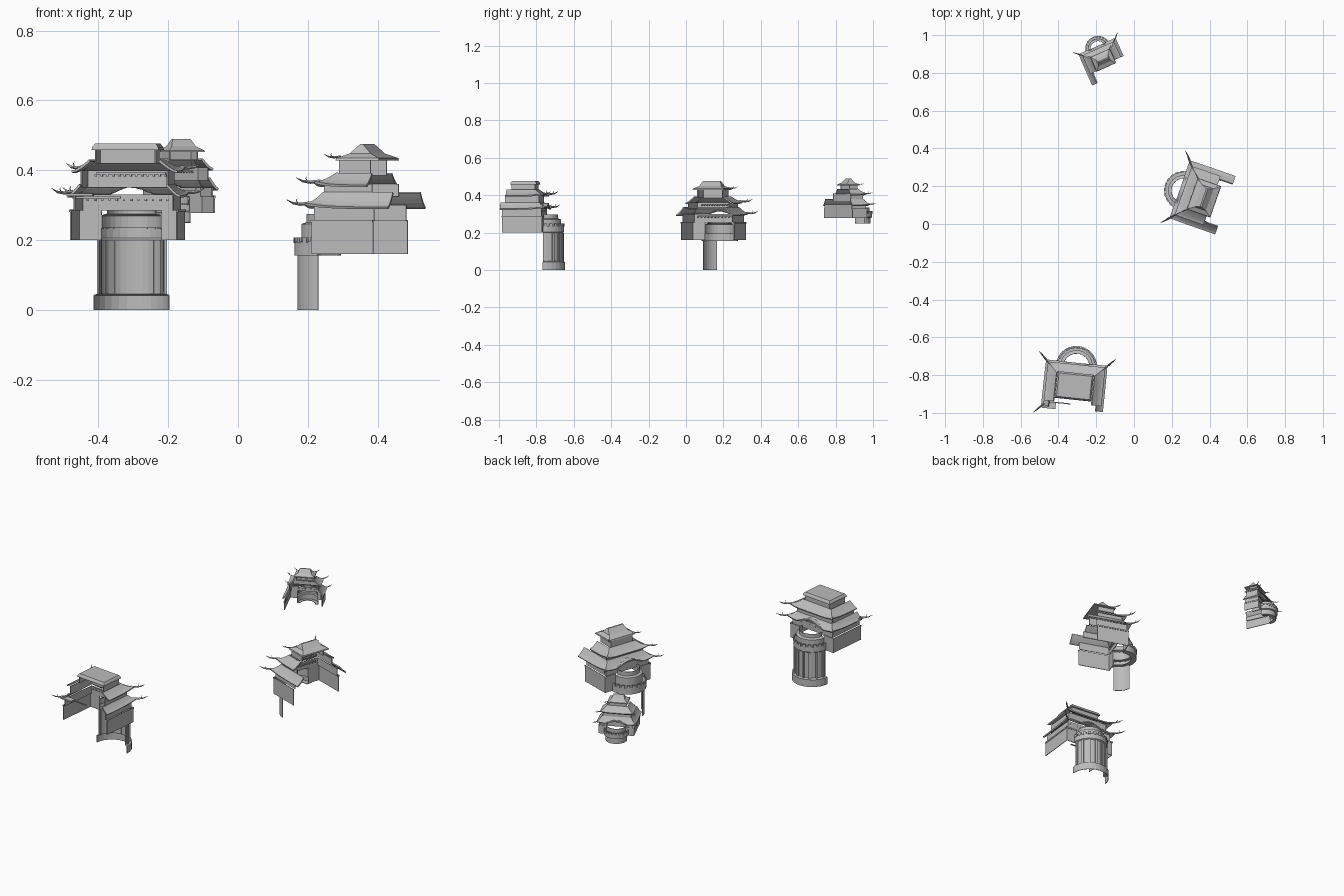
import bpy, bmesh, math
from math import sin, cos, pi, radians
from mathutils import Matrix, Vector

if "Cube" in bpy.data.objects:
    bpy.data.objects.remove(bpy.data.objects["Cube"], do_unlink=True)

stone = bpy.data.materials.new("stone_grey")
stone.use_nodes = True
GREY = (0.5, 0.5, 0.5, 1)
stone.diffuse_color = GREY
stone.node_tree.nodes["Principled BSDF"].inputs["Base Color"].default_value = GREY


def finish(bm, name, place, thick=0):
    bmesh.ops.recalc_face_normals(bm, faces=bm.faces)
    me = bpy.data.meshes.new(name)
    bm.to_mesh(me)
    bm.free()
    me.materials.append(stone)
    ob = bpy.data.objects.new(name, me)
    bpy.context.collection.objects.link(ob)
    ob.matrix_world = place
    if thick:
        mod = ob.modifiers.new("thickness", "SOLIDIFY")
        mod.thickness, mod.offset = thick, 0
    return ob


def loft(bm, rows, closed=False, caps=False):
    """Skin a list of point rows with quads."""
    grid = [[bm.verts.new(p) for p in row] for row in rows]
    n = len(rows[0])
    for a, b in zip(grid, grid[1:]):
        for i in range(n if closed else n - 1):
            j = (i + 1) % n
            bm.faces.new((a[i], a[j], b[j], b[i]))
    if caps:
        bm.faces.new(grid[0])
        bm.faces.new(grid[-1])


def box(bm, centre, size, turn=0):
    m = Matrix.Translation(centre) @ Matrix.Rotation(turn, 4, "Z") @ Matrix.Diagonal((*size, 1))
    bmesh.ops.create_cube(bm, size=1, matrix=m)


def ribbon(bm, path, z0, z1):
    loft(bm, [[(x, y, z) for x, y in path] for z in (z0, z1)])


def wall(name, place, h, dl, dr, y, z0, z1, gap=0):
    """Three-sided wall, open at the rear, with an optional opening in the face."""
    bm = bmesh.new()
    if gap:
        ribbon(bm, [(-h, -dl), (-h, y), (-gap, y)], z0, z1)
        ribbon(bm, [(gap, y), (h, y), (h, -dr)], z0, z1)
    else:
        ribbon(bm, [(-h, -dl), (-h, y), (h, y), (h, -dr)], z0, z1)
    finish(bm, name, place, 0.004)


def arc_shell(name, place, profile, a0=0, a1=180, steps=14):
    bm = bmesh.new()
    angles = [radians(a0 + (a1 - a0) * i / steps) for i in range(steps + 1)]
    loft(bm, [[(r * cos(a), r * sin(a), z) for a in angles] for r, z in profile])
    finish(bm, name, place, 0.003)


def arc_blocks(name, place, r, z, size, count):
    bm = bmesh.new()
    for i in range(count):
        a = pi * (i + 0.5) / count
        box(bm, (r * cos(a), r * sin(a), z), size, a)
    finish(bm, name, place)


def roof(name, place, eh, ez, ih, iz, dl, dr, ey, bump, lift):
    """Concave skirt roof on three sides, with lifted corners and an arched eave."""
    iy = ey - (eh - ih)
    track = []  # outer point, inner point, arch amount, corner amount
    for i in range(6):
        s = 1 - i / 6
        track.append(((-eh, ey - s * (dl + ey)), (-ih, iy - s * (dl + iy)), 0, (1 - s) ** 4))
    for i in range(25):
        u = i / 12 - 1
        arch = cos(min(1, abs(u) / 0.65) * pi / 2) ** 2
        track.append(((u * eh, ey), (u * ih, iy), arch, abs(u) ** 6))
    for i in range(1, 7):
        s = i / 6
        track.append(((eh, ey - s * (dr + ey)), (ih, iy - s * (dr + iy)), 0, (1 - s) ** 4))
    rows = []
    for k in range(5):
        t = k / 4
        row = []
        for o, n, arch, corner in track:
            p = Vector(o).lerp(Vector(n), t)
            z = ez + (iz - ez) * t ** 1.4 + lift * corner * (1 - t) ** 2
            row.append((p.x, p.y, max(z, ez + bump * arch)))
        rows.append(row)
    bm = bmesh.new()
    loft(bm, rows)
    finish(bm, name, place, 0.007)


def horn(name, place, corner, z, sx, sy, size):
    """Tapered finial sweeping out and up from a roof corner, with a barb."""
    bm = bmesh.new()
    side = Vector((sx, -sy, 0)).normalized()
    shape = [(-0.4, 0.1, 0.12), (0.2, 0, 0.13), (0.7, 0.08, 0.1), (1.1, 0.36, 0.02)]
    barb = [(0.35, 0, 0.08), (0.5, 0.3, 0.06), (0.4, 0.5, 0.01)]
    for path in (shape, barb):
        rows = []
        for out, up, r in path:
            c = Vector((corner[0] + sx * out * size, corner[1] + sy * out * size, z + up * size))
            r *= size
            rows.append([c + side * r, c + Vector((0, 0, r)), c - side * r, c - Vector((0, 0, r))])
        loft(bm, rows, closed=True, caps=True)
    finish(bm, name, place)


def cap(name, place, cy, rings):
    bm = bmesh.new()
    loft(bm, [[(-w, cy - d, z), (w, cy - d, z), (w, cy + d, z), (-w, cy + d, z)] for w, d, z in rings],
         closed=True, caps=True)
    finish(bm, name, place)


def rail(name, place, h, y, z, count, size):
    """Row of eave brackets under a beam."""
    bm = bmesh.new()
    box(bm, (0, y, z), (2 * h, size, size))
    for i in range(count):
        x = h * (2 * i / (count - 1) - 1)
        box(bm, (x, y, z - size), (size, size * 1.6, size))
    finish(bm, name, place)


def tower(tag, origin, turn, hall, roofs, walls, drum, teeth, cap_y, cap_rings, size):
    place = Matrix.Translation((*origin, 0)) @ Matrix.Rotation(radians(turn), 4, "Z")
    h, dl, dr, z0, zl, z1, gap = hall
    wall(tag + "_hall_lower_wall", place, h, dl, dr, 0, z0, zl, gap)
    wall(tag + "_hall_upper_wall", place, h * 0.93, dl, dr, -0.004, zl, z1)
    # ledge between the two hall walls
    wall(tag + "_hall_ledge", place, h * 1.02, dl, dr, 0.003, zl - 0.005, zl + 0.003, gap)
    for i, (eh, ez, ih, iz, rl, rr, ey, bump) in enumerate(roofs):
        name = f"{tag}_roof_{i + 1}"
        roof(name, place, eh, ez, ih, iz, rl, rr, ey, bump, size * 0.3)
        for s in (-1, 1):
            horn(name + "_horn", place, (s * eh, ey), ez + size * 0.3, s, 1, size)
        rail(name + "_brackets", place, ih, ey - (eh - ih) * 0.7, ez - 0.004, 13, size * 0.16)
    for i, w in enumerate(walls):
        wall(f"{tag}_upper_wall_{i + 1}", place, *w)
    arc_shell(tag + "_bastion", place, drum)
    r, z = teeth
    arc_blocks(tag + "_bastion_parapet", place, r, z, (0.008, r * 0.17, 0.016), 11)
    cap(tag + "_top_roof", place, cap_y, cap_rings)
    return place


# Large tower with a full-height round bastion
large = tower(
    "large_tower", (-0.305, -0.755), -6, (0.152, 0.225, 0.215, 0.2, 0.285, 0.33, 0.086),
    [(0.163, 0.325, 0.125, 0.358, 0.225, 0.225, 0.02, 0.03),
     (0.152, 0.395, 0.1, 0.428, 0.195, 0.195, 0.01, 0)],
    [(0.124, 0.2, 0.2, -0.02, 0.35, 0.4), (0.086, 0.17, 0.17, -0.045, 0.42, 0.465)],
    [(0.108, 0), (0.108, 0.042), (0.094, 0.046), (0.094, 0.2), (0.101, 0.205), (0.101, 0.235),
     (0.086, 0.235), (0.086, 0.27), (0.07, 0.275), (0.07, 0.298)],
    (0.1, 0.24), -0.105, [(0.097, 0.071, 0.458), (0.095, 0.069, 0.466), (0.088, 0.062, 0.476)], 0.038)
arc_blocks("large_tower_bastion_pilasters", large, 0.096, 0.123, (0.012, 0.012, 0.155), 8)
horn("large_tower_rear_horn", large, (-0.163, -0.225), 0.335, -1, -1, 0.036)
bm = bmesh.new()
box(bm, (-0.125, -0.218, 0.33), (0.075, 0.035, 0.008))
box(bm, (-0.08, -0.2, 0.322), (0.14, 0.006, 0.006))
finish(bm, "large_tower_rear_eave", large)

# Medium tower standing on a surviving strip of curved wall
medium = tower(
    "medium_tower", (0.262, 0.177), 70.7, (0.15, 0.185, 0.185, 0.16, 0.255, 0.3, 0.08),
    [(0.162, 0.292, 0.118, 0.335, 0.235, 0.235, 0.02, 0.026),
     (0.136, 0.355, 0.085, 0.39, 0.16, 0.16, 0, 0)],
    [(0.115, 0.17, 0.17, -0.025, 0.325, 0.36), (0.07, 0.15, 0.15, -0.055, 0.385, 0.435)],
    [(0.07, 0.157), (0.1, 0.157), (0.1, 0.195), (0.08, 0.195), (0.08, 0.245), (0.065, 0.25), (0.065, 0.275)],
    (0.099, 0.2), -0.115,
    [(0.088, 0.066, 0.428), (0.086, 0.064, 0.435), (0.062, 0.032, 0.448), (0.05, 0.004, 0.475)], 0.036)
arc_shell("medium_tower_curved_pillar", medium, [(0.09, 0), (0.09, 0.157)], 116, 178, 6)
for s in (-1, 1):
    horn("medium_tower_top_horn", medium, (s * 0.086, -0.051), 0.437, s, 1, 0.025)

# Small tower
small = tower(
    "small_tower", (-0.19, 0.928), 24, (0.096, 0.165, 0.085, 0.278, 0.325, 0.35, 0.055),
    [(0.106, 0.345, 0.078, 0.378, 0.165, 0.09, 0.014, 0.018),
     (0.09, 0.402, 0.055, 0.432, 0.105, 0.09, 0, 0)],
    [(0.076, 0.12, 0.085, -0.016, 0.37, 0.408), (0.045, 0.09, 0.08, -0.035, 0.43, 0.458)],
    [(0.04, 0.25), (0.058, 0.25), (0.058, 0.28), (0.066, 0.283), (0.066, 0.305), (0.052, 0.305), (0.052, 0.335)],
    (0.064, 0.308), -0.066,
    [(0.056, 0.042, 0.452), (0.055, 0.041, 0.457), (0.038, 0.02, 0.468), (0.028, 0.003, 0.49)], 0.022)
for s in (-1, 1):
    horn("small_tower_top_horn", small, (s * 0.055, -0.025), 0.458, s, 1, 0.016)
